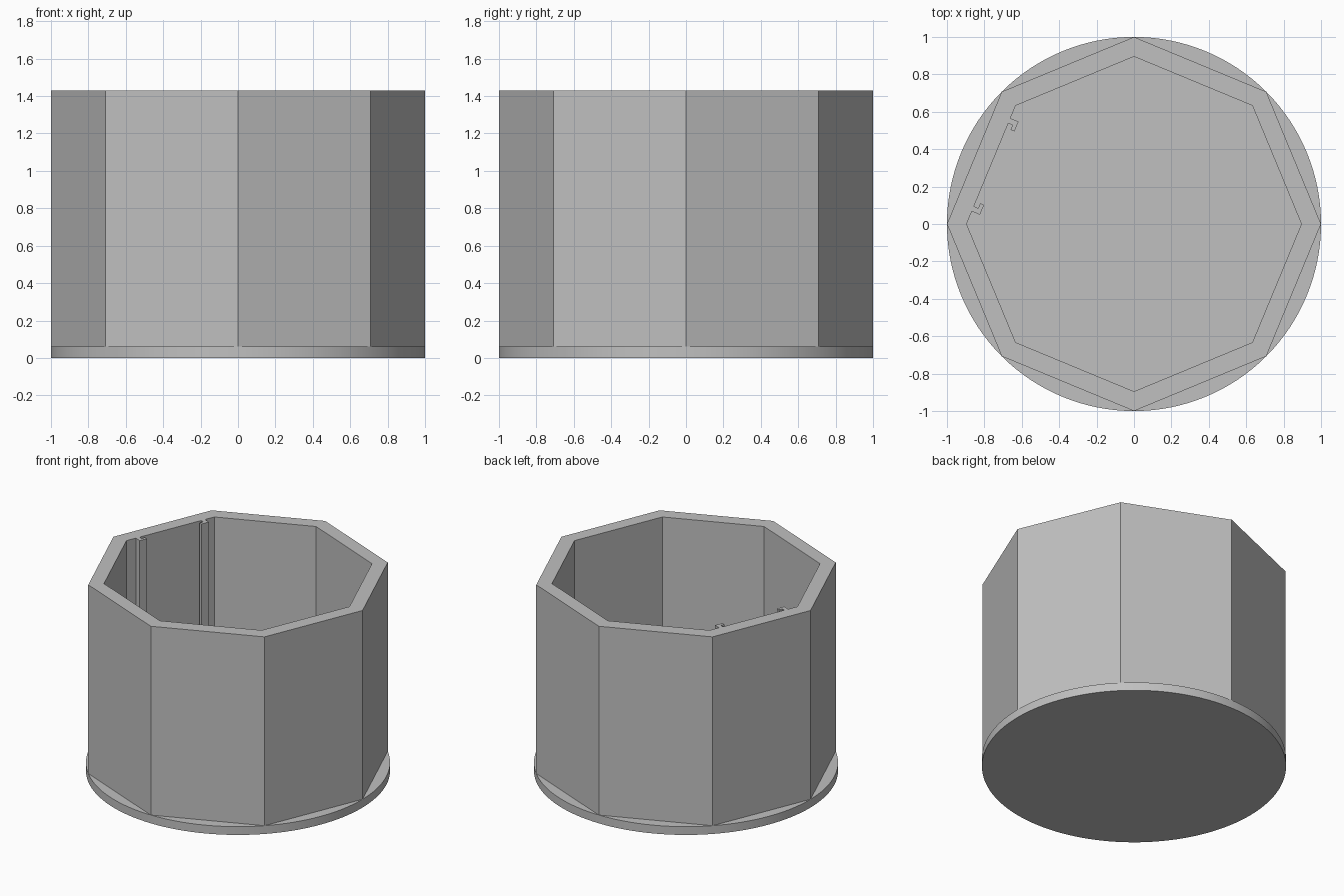
import bpy
import bmesh
from math import cos, sin, pi
from mathutils import Vector

if "Cube" in bpy.data.objects:
    bpy.data.objects.remove(bpy.data.objects["Cube"], do_unlink=True)

BASE_TOP = 0.06
HEIGHT = 1.43
SIDES = 8
INNER = 0.895

grey = bpy.data.materials.new("plain grey")
grey.use_nodes = True
colour = (0.53, 0.53, 0.53, 1)
grey.diffuse_color = colour
grey.node_tree.nodes["Principled BSDF"].inputs["Base Color"].default_value = colour


def octagon(radius):
    return [Vector((radius * cos(2 * pi * i / SIDES), radius * sin(2 * pi * i / SIDES)))
            for i in range(SIDES)]


def add_object(name, bm):
    bmesh.ops.recalc_face_normals(bm, faces=bm.faces[:])
    mesh = bpy.data.meshes.new(name)
    bm.to_mesh(mesh)
    bm.free()
    mesh.materials.append(grey)
    obj = bpy.data.objects.new(name, mesh)
    bpy.context.collection.objects.link(obj)
    return obj


def add_loop(bm, points, z):
    verts = [bm.verts.new((p.x, p.y, z)) for p in points]
    return [bm.edges.new((v, verts[(i + 1) % len(verts)])) for i, v in enumerate(verts)]


# Round base plate
bm = bmesh.new()
bmesh.ops.create_cone(bm, cap_ends=True, segments=128, radius1=1, radius2=1, depth=BASE_TOP)
bmesh.ops.translate(bm, verts=bm.verts[:], vec=(0, 0, BASE_TOP / 2))
base = add_object("base_plate", bm)
bpy.context.view_layer.objects.active = base
base.select_set(True)
bpy.ops.object.shade_smooth_by_angle(angle=pi / 6)

# Inner outline with two facing hooked rails on one wall
inner = octagon(INNER)
corner, far = inner[4], inner[3]
length = (far - corner).length
along = (far - corner).normalized()
inward = Vector((along.y, -along.x))
hook = [(0.073, 0), (0.073, 0.047), (0.13, 0.047), (0.13, 0.025), (0.102, 0.025), (0.102, 0)]
profile = hook + [(length - s, d) for s, d in reversed(hook)]
rails = [corner + along * s + inward * d for s, d in reversed(profile)]
outline = inner[:4] + rails + inner[4:]

# Eight-sided wall
bm = bmesh.new()
edges = add_loop(bm, octagon(1), BASE_TOP) + add_loop(bm, outline, BASE_TOP)
bmesh.ops.triangle_fill(bm, use_beauty=True, use_dissolve=False, edges=edges,
                        normal=(0, 0, 1))
result = bmesh.ops.extrude_face_region(bm, geom=bm.faces[:], use_keep_orig=True)
top = [g for g in result["geom"] if isinstance(g, bmesh.types.BMVert)]
bmesh.ops.translate(bm, verts=top, vec=(0, 0, HEIGHT - BASE_TOP))
add_object("octagonal_wall", bm)
